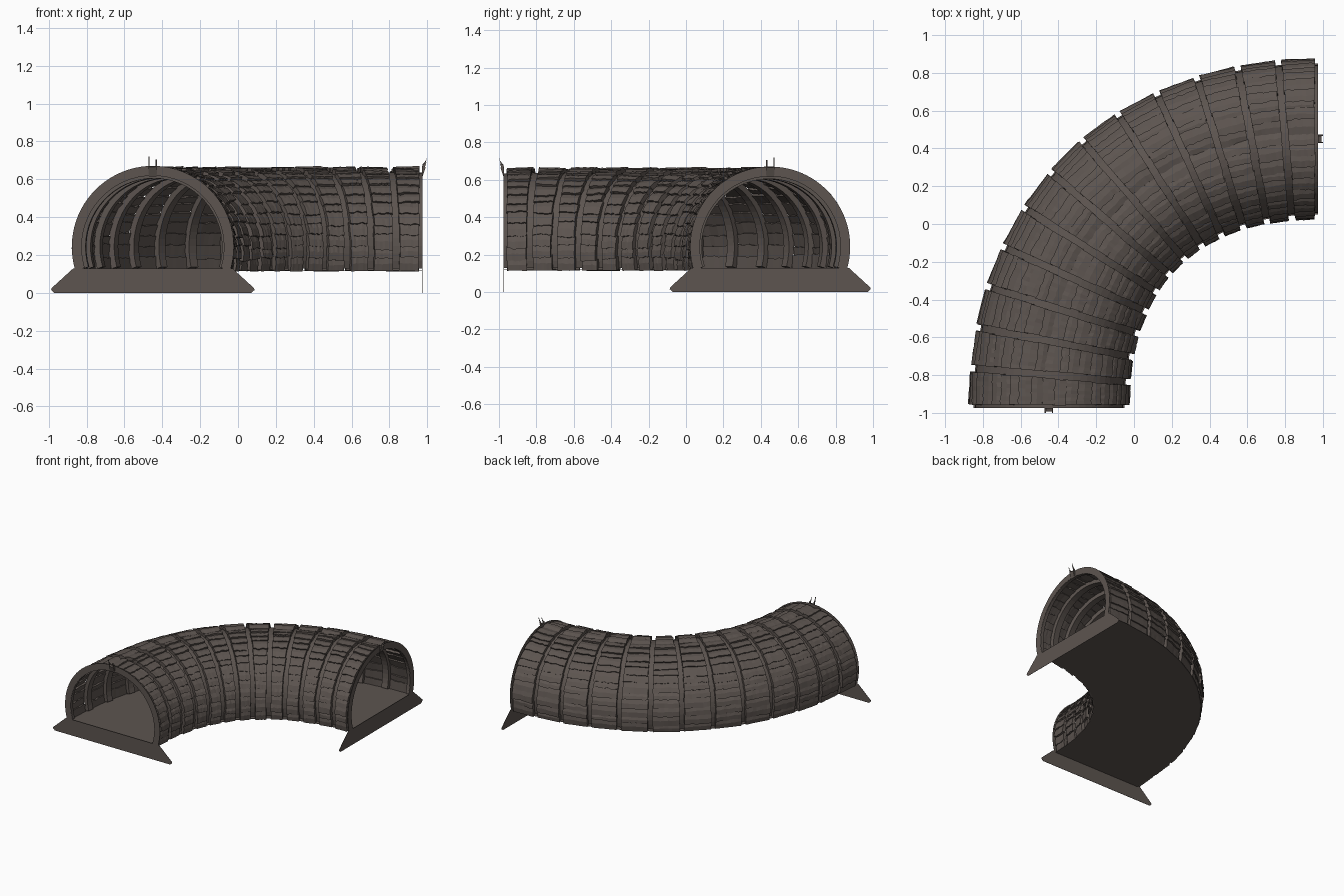
import bpy, bmesh, math, random
from mathutils import Vector

if "Cube" in bpy.data.objects:
    bpy.data.objects.remove(bpy.data.objects["Cube"])
random.seed(4)

E, W, K, ZC = 0.975, 0.45, 0.879, 0.243   # mouth distance, side offset, curve handle, arch centre
PH0, PH1 = math.radians(-17), math.radians(197)

wood = bpy.data.materials.new("dark_weathered_wood")
wood.diffuse_color = (0.109, 0.090, 0.080, 1)
wood.use_nodes = True
wood.node_tree.nodes["Principled BSDF"].inputs["Base Color"].default_value = wood.diffuse_color

# Ground path: one Bezier quarter turn, sampled by arc length
P = [Vector(p) for p in ((-W, -E), (-W, -E + K), (E - K, W), (E, W))]


def bez(t):
    m = 1 - t
    return P[0] * m**3 + P[1] * 3 * m * m * t + P[2] * 3 * m * t * t + P[3] * t**3


def tangent(t):
    m = 1 - t
    return ((P[1] - P[0]) * m * m + (P[2] - P[1]) * 2 * m * t + (P[3] - P[2]) * t * t).normalized()


TAB = [0.0]
for i in range(400):
    TAB.append(TAB[-1] + (bez((i + 1) / 400) - bez(i / 400)).length)


def bend(s, u, z, shift=0.0):
    """Point at path fraction s, sideways offset u (positive = outer), height z, moved along by shift."""
    d, i = s * TAB[-1], 0
    while i < 399 and TAB[i + 1] < d:
        i += 1
    t = (i + (d - TAB[i]) / (TAB[i + 1] - TAB[i])) / 400
    g = tangent(t)
    p = bez(t) + Vector((-g.y, g.x)) * u + g * shift
    return Vector((p.x, p.y, z))


def arch(s, rad, phi, shift=0.0):
    return bend(s, rad * math.cos(phi), ZC + rad * math.sin(phi), shift)


def loft(bm, rings):
    """Skin a list of closed rings."""
    vs = [[bm.verts.new(p) for p in r] for r in rings]
    n = len(vs[0])
    for r0, r1 in zip(vs, vs[1:]):
        for i in range(n):
            bm.faces.new((r0[i], r0[(i + 1) % n], r1[(i + 1) % n], r1[i]))
    bm.faces.new(vs[0][::-1])
    bm.faces.new(vs[-1])


def finish(name, bm):
    bmesh.ops.recalc_face_normals(bm, faces=bm.faces)
    me = bpy.data.meshes.new(name)
    bm.to_mesh(me)
    bm.free()
    me.materials.append(wood)
    bpy.context.collection.objects.link(bpy.data.objects.new(name, me))


def make_rib(name, s, s0, s1, r0, r1, steps=36):
    bm = bmesh.new()
    rings = []
    for i in range(steps + 1):
        p = PH0 + (PH1 - PH0) * i / steps
        rings.append([arch(s, r, p, d) for r, d in ((r0, s0), (r1, s0), (r1, s1), (r0, s1))])
    loft(bm, rings)
    finish(name, bm)


# Arched ribs between the plank bays
BAYS = 13
for i in range(1, BAYS):
    make_rib("rib_%02d" % i, i / BAYS, -0.026, 0.026, 0.362, 0.394)

# Thin arch faces on both mouths, with a rib behind each
for name, a, s in (("front", 0, 1), ("right", 1, -1)):
    make_rib("end_arch_" + name, a, 0.0, 0.002 * s, 0.378, 0.428, 48)
    make_rib("end_rib_" + name, a, 0.002 * s, 0.028 * s, 0.376, 0.392)

# Rough overlapping planks, one straight bay at a time
ROWS, SEG = 25, 7
for b in range(BAYS):
    bm = bmesh.new()
    a0, a1 = b / BAYS, (b + 1) / BAYS
    edges = [PH0 + (PH1 - PH0) * (k + (random.uniform(-.22, .22) if 0 < k < ROWS else 0)) / ROWS
             for k in range(ROWS + 1)]
    for k in range(ROWS):
        lo, hi = edges[k], edges[k + 1]
        lift = [random.uniform(-0.004, 0.004) for _ in range(2)]
        g0, g1 = [0.018 + random.uniform(-.003, .003) for _ in range(2)]
        rings = []
        for s in range(SEG + 1):
            t = s / SEG
            l = lo - 0.010 + (random.uniform(-.012, .012) if k else 0)
            h = hi + 0.010 + (random.uniform(-.012, .012) if k < ROWS - 1 else 0)
            m = (l + h) / 2
            near, far = 0.425, 0.411    # lower edge stands out, upper edge tucks in
            if k >= ROWS // 2:
                prof = [(l, far), (m, 0.422), (h, near), (h, near - .022), (l, far - .022)]
            else:
                prof = [(l, near), (m, 0.422), (h, far), (h, far - .022), (l, near - .022)]
            ring = []
            for p, r in prof:
                j = random.uniform(-.0012, .0012)
                ring.append(arch(a0, r + lift[0] + j, p, g0).lerp(
                    arch(a1, r + lift[1] + j, p, -g1), t))
            rings.append(ring)
        loft(bm, rings)
    finish("planks_bay_%02d" % b, bm)

# Curved floor deck
bm = bmesh.new()
N = 40
loft(bm, [[bend(i / N, u, z) for u, z in
           ((-0.40, 0.122), (0.40, 0.122), (0.40, 0.118), (-0.40, 0.118))]
          for i in range(N + 1)])
finish("floor", bm)

# Flared threshold plates under each mouth
for name, a, s in (("threshold_front", 0, 1), ("threshold_right", 1, -1)):
    bm = bmesh.new()
    half = [(0.42, 0.13), (0.535, 0.025), (0.537, 0.015), (0.52, 0.0)]
    pts = half + [(-u, z) for u, z in half[::-1]]
    loft(bm, [[bend(a, u, z, d * s) for u, z in pts] for d in (0.0, 0.002)])
    finish(name, bm)

# Small pronged bracket on top of each mouth
for name, a, s in (("bracket_front", 0, -1), ("bracket_right", 1, 1)):
    bm = bmesh.new()
    loft(bm, [[bend(a, u, z, d * s) for d, z in ((0, 0.615), (0.017, 0.665), (0, 0.67))]
              for u in (-0.02, 0.02)])
    for c, top in ((-0.018, 0.705), (0.02, 0.72)):
        loft(bm, [[bend(a, c + w, z, d * s) for d, z in
                   ((0, 0.625), (0.025, top), (0.018, top - 0.02), (0, 0.68))]
                  for w in (-0.003, 0.003)])
    finish(name, bm)
